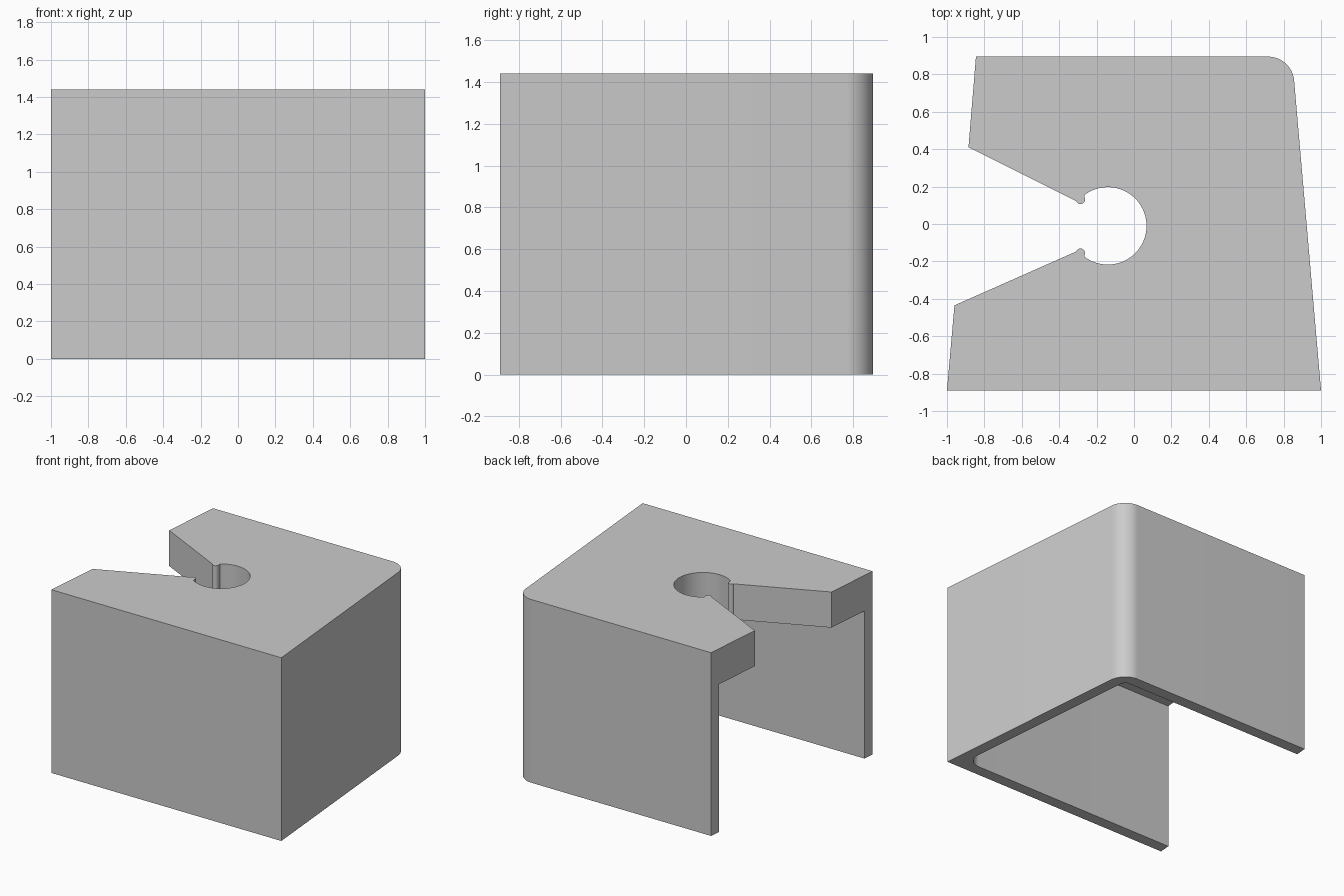
import bpy, bmesh
from math import cos, sin, radians, tan
from mathutils import Vector

if "Cube" in bpy.data.objects:
    bpy.data.objects.remove(bpy.data.objects["Cube"])

HEIGHT, PLATE, WALL = 1.44, 0.28, 0.09
BACK, FRONT = 0.895, -0.89

grey = bpy.data.materials.new("plain grey")
grey.use_nodes = True
grey.diffuse_color = (0.6, 0.6, 0.6, 1)
grey.node_tree.nodes["Principled BSDF"].inputs["Base Color"].default_value = (0.6, 0.6, 0.6, 1)


def arc(cx, cy, r, start, end, steps):
    """Points on a circle from start to end degrees."""
    angles = [radians(start + (end - start) * i / steps) for i in range(steps + 1)]
    return [(cx + r * cos(a), cy + r * sin(a)) for a in angles]


def fillet(before, corner, after, r, steps=14):
    """Round a corner between two straight edges."""
    c = Vector(corner)
    u = (Vector(before) - c).normalized()
    v = (Vector(after) - c).normalized()
    half = u.angle(v) / 2
    centre = c + (u + v).normalized() * (r / sin(half))
    a = c + u * (r / tan(half)) - centre
    b = c + v * (r / tan(half)) - centre
    return [tuple(centre + a.lerp(b, i / steps).normalized() * r) for i in range(steps + 1)]


def prism(name, outline, z0, z1):
    """Extrude a counter-clockwise plan outline upwards."""
    bm = bmesh.new()
    base = bm.faces.new([bm.verts.new((x, y, z0)) for x, y in outline])
    top = bmesh.ops.extrude_face_region(bm, geom=[base])["geom"]
    verts = [g for g in top if isinstance(g, bmesh.types.BMVert)]
    bmesh.ops.translate(bm, verts=verts, vec=(0, 0, z1 - z0))
    # Close the underside if the extrusion consumed the first face
    open_edges = [e for e in bm.edges if e.is_boundary]
    if open_edges:
        bmesh.ops.holes_fill(bm, edges=open_edges)
    bmesh.ops.recalc_face_normals(bm, faces=bm.faces)
    mesh = bpy.data.meshes.new(name)
    bm.to_mesh(mesh)
    bm.free()
    mesh.materials.append(grey)
    obj = bpy.data.objects.new(name, mesh)
    bpy.context.collection.objects.link(obj)
    return obj


# Outer plan: tapered body, one rounded corner, keyhole slot with snap beads
front_right, back_right, back_left = (1, FRONT), (0.845, BACK), (-0.845, BACK)
outline = [(-1, FRONT), front_right]
outline += fillet(front_right, back_right, back_left, 0.14)
outline += [back_left, (-0.885, 0.41)]
outline += arc(-0.286, 0.131, 0.024, 200, 385, 12)
outline += arc(-0.14, -0.01, 0.207, 127, -127, 56)
outline += arc(-0.286, -0.155, 0.024, -25, 160, 12)
outline += [(-0.96, -0.435)]
bracket = prism("bracket", outline, 0, HEIGHT)

# Cavity below the top plate, open on the slotted side
inner_front = (1 - 1.09 * WALL, FRONT + WALL)
inner_back = (0.853 - WALL, BACK - WALL)
far_front, far_back = (-1.3, FRONT + WALL), (-1.3, BACK - WALL)
hollow = [far_front]
hollow += fillet(far_front, inner_front, inner_back, 0.11)
hollow += fillet(inner_front, inner_back, far_back, 0.05)
hollow += [far_back]
cavity = prism("cavity_cutter", hollow, -0.2, HEIGHT - PLATE)
cavity.hide_render = True

cut = bracket.modifiers.new("hollow", "BOOLEAN")
cut.operation = "DIFFERENCE"
cut.solver = "EXACT"
cut.object = cavity
bpy.ops.object.select_all(action="DESELECT")
bracket.select_set(True)
bpy.context.view_layer.objects.active = bracket
bpy.ops.object.modifier_apply(modifier="hollow")
bpy.data.objects.remove(cavity)
bpy.ops.object.shade_smooth_by_angle(angle=radians(25))
